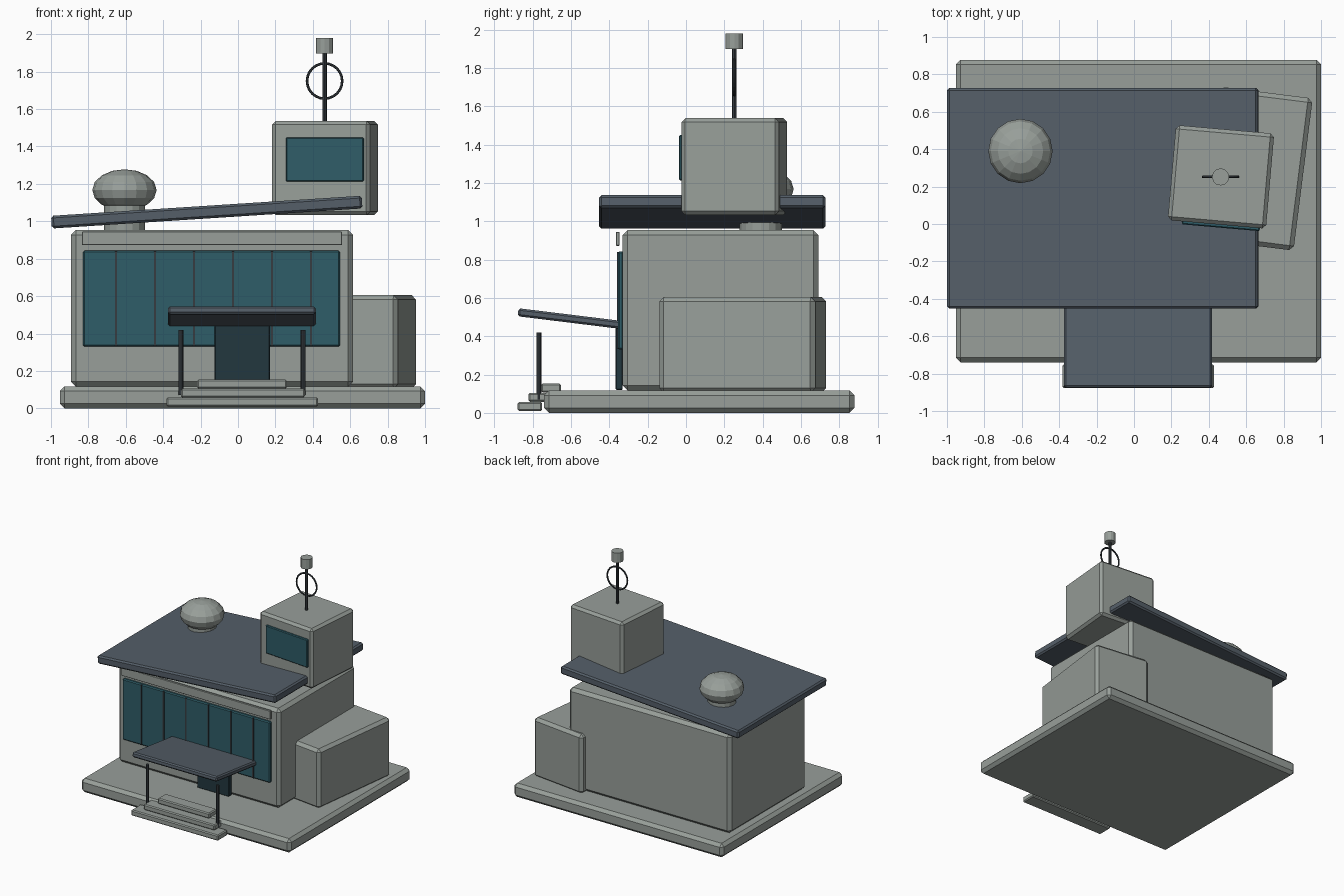
import bpy, bmesh, math
from mathutils import Matrix, Vector

if "Cube" in bpy.data.objects:
    bpy.data.objects.remove(bpy.data.objects["Cube"])


def material(name, hex_rgb):
    lin = [(c / 12.92 if c <= 0.04045 else ((c + 0.055) / 1.055) ** 2.4)
           for c in (int(hex_rgb[i:i + 2], 16) / 255 for i in (0, 2, 4))]
    m = bpy.data.materials.new(name)
    m.diffuse_color = (*lin, 1)
    m.use_nodes = True
    m.node_tree.nodes["Principled BSDF"].inputs["Base Color"].default_value = m.diffuse_color
    return m


CONCRETE = material("concrete_grey", "989F9A")
ROOF = material("slate_roof", "555F69")
GLASS = material("teal_glass", "2F5D68")
METAL = material("dark_metal", "363C41")
DOOR = material("dark_door", "22373F")


def finish(bm, name, mat, loc, rot=(0, 0, 0)):
    me = bpy.data.meshes.new(name)
    bm.to_mesh(me)
    bm.free()
    me.materials.append(mat)
    ob = bpy.data.objects.new(name, me)
    ob.location = loc
    ob.rotation_euler = [math.radians(a) for a in rot]
    bpy.context.collection.objects.link(ob)
    return ob


def box(name, mat, loc, size, bevel=0.0, rot=(0, 0, 0)):
    bm = bmesh.new()
    bmesh.ops.create_cube(bm, size=1)
    bmesh.ops.scale(bm, vec=size, verts=bm.verts)
    if bevel:
        bmesh.ops.bevel(bm, geom=bm.edges[:], offset=bevel, segments=1,
                        affect='EDGES', profile=0.5)
    return finish(bm, name, mat, loc, rot)


def span(name, mat, x, y, z, bevel=0.0):
    # box given by its extents
    return box(name, mat, [(a + b) / 2 for a, b in (x, y, z)],
               [b - a for a, b in (x, y, z)], bevel)


def cylinder(name, mat, x, y, z0, z1, r, sides):
    bm = bmesh.new()
    bmesh.ops.create_cone(bm, cap_ends=True, segments=sides,
                          radius1=r, radius2=r, depth=z1 - z0)
    return finish(bm, name, mat, (x, y, (z0 + z1) / 2))


# base slab, main hall and turned annex
span("base_slab", CONCRETE, (-0.953, 1.0), (-0.74, 0.878), (0, 0.117), 0.025)
span("main_hall", CONCRETE, (-0.893, 0.615), (-0.33, 0.69), (0.117, 0.954), 0.026)
box("side_annex", CONCRETE, (0.656, 0.296, 0.355), (0.5, 0.82, 0.5), 0.024, (0, 0, -7.2))

# tilted main roof
box("main_roof", ROOF, (-0.167, 0.137, 1.049), (1.664, 1.18, 0.068), 0.012, (0, -3.7, 0))

# window band with mullions, header strip and door
span("window_band", GLASS, (-0.829, 0.546), (-0.355, -0.325), (0.33, 0.843), 0.008)
for i in range(6):
    x = -0.652 + 0.2085 * i
    span(f"window_mullion_{i + 1}", METAL, (x - 0.006, x + 0.006), (-0.36, -0.345), (0.333, 0.84))
span("header_strip", CONCRETE, (-0.834, 0.556), (-0.365, -0.347), (0.872, 0.945), 0.003)
span("front_door", DOOR, (-0.125, 0.171), (-0.367, -0.33), (0.12, 0.48), 0.004)

# entrance canopy and posts
box("entrance_canopy", ROOF, (0.021, -0.607, 0.492), (0.79, 0.542, 0.042), 0.01, (-7, 0, 0))
for side, x in (("left", -0.305), ("right", 0.348)):
    cylinder(f"{side}_canopy_post", METAL, x, -0.768, 0.07, 0.42, 0.013, 8)

# entrance steps
span("lower_step", CONCRETE, (-0.383, 0.428), (-0.878, -0.75), (0.01, 0.058), 0.008)
span("middle_step", CONCRETE, (-0.305, 0.358), (-0.823, -0.7), (0.058, 0.105), 0.008)
span("upper_step", CONCRETE, (-0.22, 0.262), (-0.757, -0.652), (0.107, 0.153), 0.008)

# squashed dome on a round neck
cylinder("dome_neck", CONCRETE, -0.607, 0.39, 0.94, 1.085, 0.11, 16)
bm = bmesh.new()
bmesh.ops.create_uvsphere(bm, u_segments=16, v_segments=8, radius=1)
bmesh.ops.scale(bm, vec=(0.172, 0.172, 0.111), verts=bm.verts)
finish(bm, "roof_dome", CONCRETE, (-0.607, 0.39, 1.167))

# turned tower with a front window
TURN = -5
centre = Vector((0.465, 0.252, 1.285))
box("tower", CONCRETE, centre, (0.527, 0.51, 0.505), 0.02, (0, 0, TURN))
offset = Matrix.Rotation(math.radians(TURN), 3, 'Z') @ Vector((0.022, -0.258, 0.046))
box("tower_window", GLASS, centre + offset, (0.418, 0.026, 0.236), 0.006, (0, 0, TURN))

# mast with ring and cap
mx, my = 0.463, 0.252
cylinder("mast", METAL, mx, my, 1.53, 1.9, 0.012, 8)
cylinder("mast_cap", CONCRETE, mx, my, 1.898, 1.98, 0.046, 12)
bpy.ops.mesh.primitive_torus_add(location=(mx, my, 1.75), rotation=(math.pi / 2, 0, 0),
                                 major_radius=0.094, minor_radius=0.007,
                                 major_segments=24, minor_segments=6)
ring = bpy.context.object
ring.name = "mast_ring"
ring.data.materials.append(METAL)
